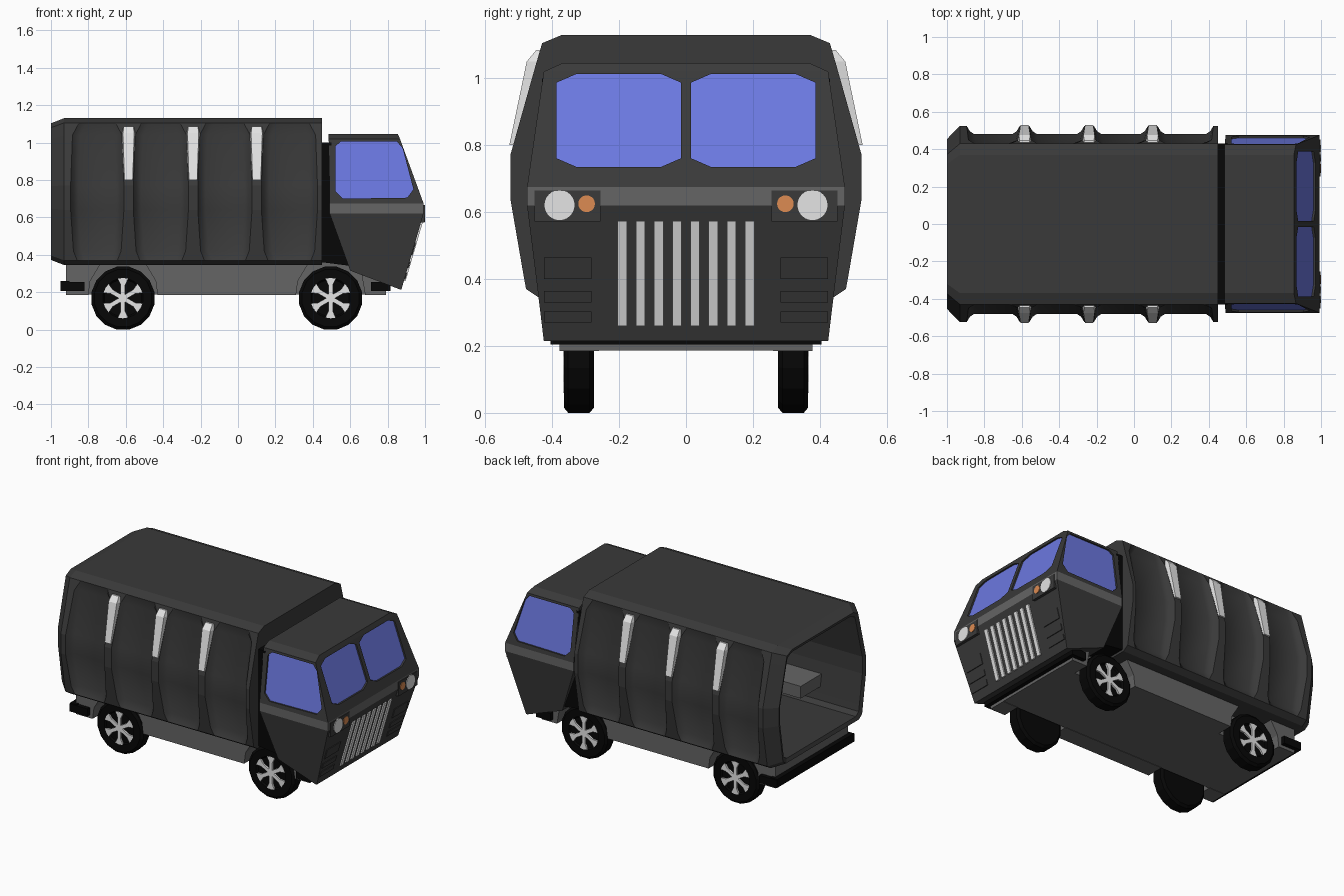
import bpy, bmesh, math

if "Cube" in bpy.data.objects:
    bpy.data.objects.remove(bpy.data.objects["Cube"])

def mat(name, r, g, b):
    m = bpy.data.materials.new(name)
    m.diffuse_color = (r, g, b, 1)
    m.use_nodes = True
    m.node_tree.nodes["Principled BSDF"].inputs["Base Color"].default_value = m.diffuse_color
    return m

BODY = mat("dark_grey_paint", 0.042, 0.042, 0.042)
GREY = mat("mid_grey", 0.13, 0.13, 0.13)
BLACK = mat("black_rubber", 0.002, 0.002, 0.002)
GLASS = mat("blue_glass", 0.15, 0.19, 0.76)
WHITE = mat("light_grey", 0.78, 0.78, 0.78)
AMBER = mat("amber", 0.72, 0.26, 0.085)

def finish(bm, name, mats, mirror):
    bmesh.ops.recalc_face_normals(bm, faces=bm.faces)
    me = bpy.data.meshes.new(name)
    bm.to_mesh(me)
    bm.free()
    for m in mats:
        me.materials.append(m)
    ob = bpy.data.objects.new(name, me)
    bpy.context.collection.objects.link(ob)
    if mirror:
        mod = ob.modifiers.new("mirror", 'MIRROR')
        mod.use_axis = (False, True, False)
    return ob

def add_loft(bm, rings):
    """Skin a list of equal-length rings and cap both ends."""
    vs = [[bm.verts.new(p) for p in r] for r in rings]
    n = len(rings[0])
    for a, b in zip(vs, vs[1:]):
        for i in range(n):
            j = (i + 1) % n
            bm.faces.new((a[i], a[j], b[j], b[i]))
    bm.faces.new(vs[0])
    bm.faces.new(vs[-1])

def loft(name, rings, m, mirror=True):
    bm = bmesh.new()
    add_loft(bm, rings)
    return finish(bm, name, [m], mirror)

def prism(name, prof, y0, y1, m, mirror=True):
    """Extrude an (x, z) profile along y."""
    return loft(name, [[(x, y, z) for x, z in prof] for y in (y0, y1)], m, mirror)

def box(name, x0, x1, y0, y1, z0, z1, m, mirror=True):
    return prism(name, [(x0, z0), (x1, z0), (x1, z1), (x0, z1)], y0, y1, m, mirror)

# cargo body: half section, lofted along x with softly sunken side panels, hollow at the rear
SEC = [(0, 1.13), (.37, 1.13), (.43, 1.105), (.449, 1.04), (.525, .77), (.525, .64),
       (.487, .42), (.478, .37), (.44, .345), (0, .345)]
NARROW = [.045, .045, .045, .01, 0, 0, .015, .035, .035, .035]
SUNK = {3: .028, 4: .045, 5: .045, 6: .035}
PANELS = [(-.895, -.61), (-.56, -.265), (-.215, .075), (.125, .425)]

def plain(x, sy=1, sz=1):
    return [(x, y * sy, .74 + (z - .74) * sz) for y, z in SEC]

cols = [plain(.40, .82, .87), plain(-.99, .82, .87), plain(-1, .865, .93), plain(-.93)]
smooth_cols = set()
for a, b in PANELS:
    smooth_cols.update(range(len(cols), len(cols) + 5))
    for x, s, sunk in ((a, 1, 0), (a + .018, 1, .65), (a + .042, 1, 1),
                       (b - .042, -1, 1), (b - .018, -1, .65), (b, -1, 0)):
        cols.append([(x + s * NARROW[i], y - sunk * SUNK.get(i, 0), z)
                     for i, (y, z) in enumerate(SEC)])
cols.append(plain(.45))
bm = bmesh.new()
grid = [[bm.verts.new(p) for p in c] for c in cols]
for k, (a, b) in enumerate(zip(grid, grid[1:])):
    for i in range(len(SEC) - 1):
        f = bm.faces.new((a[i], a[i + 1], b[i + 1], b[i]))
        f.smooth = k in smooth_cols and 2 <= i <= 6
bm.faces.new(grid[0])
bm.faces.new(grid[-1])
finish(bm, "cargo_body", [BODY], True)

# pale wedge on each rib
for k, x in enumerate((-.585, -.24, .10)):
    loft(f"rib_wedge_{k + 1}",
         [[(x - w, yo, z), (x + w, yo, z), (x + w + e, yi, z), (x - w - e, yi, z)]
          for z, yo, yi, w, e in ((1.085, .447, .41, .026, .004), (1.05, .476, .42, .03, .012),
                                  (.80, .528, .49, .022, .004))], WHITE)

# benches inside the cargo body
box("bench", -.70, .38, .20, .42, .50, .58, GREY)

# cab: rings by height (half width, z, front x, rear x)
CAB = [(.37, 1.045, .855, .485), (.425, 1.02, .866, .485), (.475, .675, .992, .49),
       (.475, .62, .992, .49), (.437, .315, .903, .60), (.425, .215, .874, .865)]
bm = bmesh.new()
add_loft(bm, [[(xf, -y, z), (xf, y, z), (xr, y, z), (xr, -y, z)] for y, z, xf, xr in CAB])
cab = finish(bm, "cab", [BODY, GREY], False)
for p in cab.data.polygons:      # belt stripe
    if .63 < p.center.z < .665:
        p.material_index = 1

# dark link between cab and cargo body
prism("cab_link", [(.44, 1.0), (.50, 1.0), (.50, .62), (.605, .34), (.45, .36)],
      -.43, .43, BLACK, False)

def front_x(z):
    if z > .675:
        return .992 - (z - .675) * .365
    return .992 - max(0, .62 - z) * .2914

def front_plate(name, pts, m, d0=-.003, d1=.005):
    return loft(name, [[(front_x(z) + d, y, z) for y, z in pts] for d in (d0, d1)], m)

def side_plate(name, pts, m, d0, d1):
    return loft(name, [[(x, .475 - (z - .675) * .145 + d, z) for x, z in pts]
                       for d in (d0, d1)], m)

def octagon(y0, y1, z0, z1, cy, cz):
    return [(y0 + cy, z0), (y1 - cy, z0), (y1, z0 + cz), (y1, z1 - cz),
            (y1 - cy, z1), (y0 + cy, z1), (y0, z1 - cz), (y0, z0 + cz)]

# windows: glass set into recesses cut in the cab
SCREEN = octagon(.015, .387, .735, 1.013, .06, .026)
SIDE = [(.52, .98), (.55, 1.005), (.85, 1.005), (.88, .97), (.938, .75),
        (.905, .705), (.56, .70), (.52, .74)]
for name, plate, pts in (("windscreen", front_plate, SCREEN), ("side_window", side_plate, SIDE)):
    cutter = plate(name + "_cutter", pts, BODY, -.014, .03)
    cutter.hide_render = True
    cutter.display_type = 'WIRE'
    cut = cab.modifiers.new(name, 'BOOLEAN')
    cut.operation, cut.solver, cut.object = 'DIFFERENCE', 'EXACT', cutter
    plate(name, pts, GLASS, -.016, -.011)

# grille bars
for k in range(4):
    y = .027 + k * .0545
    front_plate(f"grille_bar_{k + 1}", [(y - .014, .26), (y + .014, .26),
                                        (y + .014, .573), (y - .014, .573)], WHITE, -.003, .009)
# front vents
for k, (z0, z1) in enumerate(((.40, .465), (.33, .365), (.27, .303))):
    front_plate(f"front_vent_{k + 1}", [(.282, z0), (.424, z0), (.424, z1), (.282, z1)], BODY)

# headlights
box("headlight_box", .95, .996, .255, .453, .572, .665, BODY)

def disc(name, y, z, r, n, m):
    ring = [(y + r * math.cos(2 * math.pi * i / n), z + r * math.sin(2 * math.pi * i / n))
            for i in range(n)]
    loft(name, [[(x, a, b) for a, b in ring] for x in (.99, 1.0)], m)

disc("headlight", .378, .621, .045, 24, WHITE)
disc("indicator", .297, .625, .025, 20, AMBER)

# chassis core and side skirts around the wheel arches
prism("chassis_core", [(-.92, .187), (.79, .187), (.79, .29), (.60, .36), (.55, .395),
                       (.45, .395), (.42, .36), (-.92, .36)], -.265, .265, GREY, False)
prism("rear_skirt", [(-.92, .185), (-.80, .185), (-.79, .26), (-.73, .36), (-.92, .36)],
      .26, .378, GREY)
prism("middle_skirt", [(-.43, .185), (.31, .185), (.32, .26), (.38, .36), (-.50, .36),
                       (-.44, .26)], .26, .378, GREY)
prism("front_skirt", [(.68, .185), (.79, .185), (.79, .26), (.66, .30)], .26, .378, GREY)

# bumpers
box("rear_bumper", -.95, -.90, -.40, .40, .205, .26, BLACK, False)
box("rear_bumper_end", -.95, -.82, .36, .405, .205, .255, BLACK)
box("front_bumper", .77, .815, -.40, .40, .205, .255, BLACK, False)
box("front_bumper_end", .71, .815, .36, .405, .205, .255, BLACK)

# wheels with six-spoke hubs
for label, cx in (("rear", -.615), ("front", .495)):
    cz, n = .168, 16
    ang = [2 * math.pi * (i + .5) / n for i in range(n)]
    R = cz / math.cos(math.pi / n)
    rings = [[(cx + r * math.cos(a), y, cz + r * math.sin(a)) for a in ang]
             for y, r in ((.275, R - .016), (.288, R), (.352, R), (.365, R - .016),
                          (.365, .108), (.355, .10))]
    loft(f"{label}_tyre", rings, BLACK)
    bm = bmesh.new()
    for k in range(6):
        t = math.pi / 2 + k * math.pi / 3
        c, s = math.cos(t), math.sin(t)
        flat = [(0, -.012), (.07, -.012), (.104, -.028), (.108, 0), (.104, .028), (.07, .012),
                (0, .012)]
        add_loft(bm, [[(cx + u * c - v * s, y, cz + u * s + v * c) for u, v in flat]
                      for y in (.35, .366)])
    finish(bm, f"{label}_wheel_spokes", [WHITE], True)
